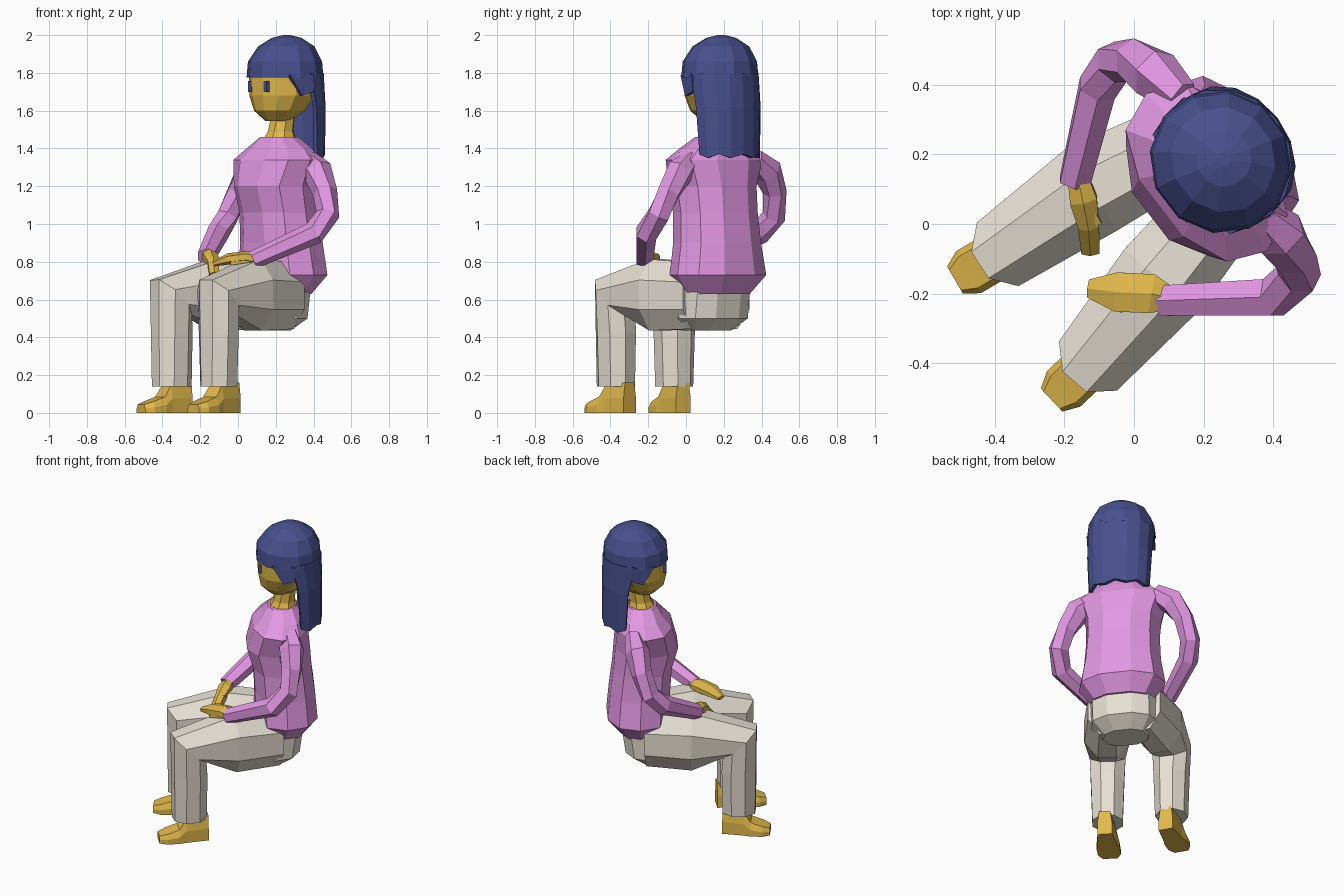
import bpy, bmesh, math
from mathutils import Vector

CENTRE = Vector((0.25, 0.18, 0))
FWD = Vector((-0.79, -0.61, 0)).normalized()   # direction the figure faces
LEFT = Vector((-FWD.y, FWD.x, 0))              # the figure's left side


def colour(name, rgb):
    m = bpy.data.materials.new(name)
    m.diffuse_color = (*rgb, 1)
    return m


SKIN = colour("skin", (0.75, 0.48, 0.07))
SHIRT = colour("shirt", (0.76, 0.31, 0.76))
CLOTH = colour("trousers", (0.80, 0.75, 0.66))
HAIR = colour("hair", (0.065, 0.08, 0.27))


def body(a, b, z):
    """Point from forward, left and up distances."""
    return CENTRE + FWD * a + LEFT * b + Vector((0, 0, z))


def loft(name, rings, mat, closed=True, caps=True):
    bm = bmesh.new()
    vs = [[bm.verts.new(p) for p in r] for r in rings]
    n = len(vs[0])
    for r0, r1 in zip(vs, vs[1:]):
        for i in range(n if closed else n - 1):
            j = (i + 1) % n
            bm.faces.new((r0[i], r0[j], r1[j], r1[i]))
    if caps:
        bm.faces.new(vs[0][::-1])
        bm.faces.new(vs[-1])
    bmesh.ops.recalc_face_normals(bm, faces=bm.faces)
    me = bpy.data.meshes.new(name)
    bm.to_mesh(me)
    bm.free()
    me.materials.append(mat)
    ob = bpy.data.objects.new(name, me)
    bpy.context.collection.objects.link(ob)
    return ob


def stack(name, rows, mat, n=10, power=1.0):
    """Horizontal oval rings: z, front, back, half width. Low power is boxier."""
    def bend(v):
        return math.copysign(abs(v) ** power, v)
    rings = []
    for z, front, back, hw in rows:
        mid, half = (front + back) / 2, (front - back) / 2
        rings.append([body(mid + half * bend(math.cos(t)), hw * bend(math.sin(t)), z)
                      for t in [2 * math.pi * (i + 0.5) / n for i in range(n)]])
    return loft(name, rings, mat)


def tube(name, pts, side, mat, n=6):
    """Bent limb: x, y, z, half width along side, half height."""
    c = [Vector(p[:3]) for p in pts]
    rings = []
    for i, p in enumerate(pts):
        t = Vector((0, 0, 0))
        if i:
            t += (c[i] - c[i - 1]).normalized()
        if i < len(c) - 1:
            t += (c[i + 1] - c[i]).normalized()
        up = Vector(side).cross(t).normalized()
        sd = t.cross(up).normalized()
        rings.append([c[i] + sd * p[3] * math.cos(q) + up * p[4] * math.sin(q)
                      for q in [2 * math.pi * (k + 0.5) / n for k in range(n)]])
    return loft(name, rings, mat)


# Shirt, pelvis and neck
stack("shirt", [(0.63, 0.16, -0.10, 0.19), (0.73, 0.215, -0.18, 0.27), (0.90, 0.215, -0.165, 0.24),
                (1.06, 0.225, -0.145, 0.23), (1.20, 0.265, -0.135, 0.235), (1.34, 0.225, -0.12, 0.285),
                (1.40, 0.17, -0.09, 0.21), (1.46, 0.13, -0.05, 0.11)], SHIRT, 10, 0.85)
stack("pelvis", [(0.435, 0.22, 0.02, 0.14), (0.50, 0.24, -0.07, 0.21),
                 (0.65, 0.22, -0.09, 0.21), (0.78, 0.17, -0.10, 0.18)], CLOTH, 10, 0.85)
stack("neck", [(1.44, 0.13, -0.05, 0.10), (1.49, 0.10, -0.04, 0.072), (1.60, 0.07, -0.05, 0.068)], SKIN, 8)

# Head with narrowed chin
stack("head", [(1.545, 0.12, -0.02, 0.06), (1.60, 0.175, -0.10, 0.135), (1.68, 0.192, -0.15, 0.18),
               (1.78, 0.192, -0.17, 0.19), (1.88, 0.15, -0.15, 0.15)], SKIN, 12)

# Eyes
for word, s in (("left", 1), ("right", -1)):
    rings = [[body(a, s * 0.066 + db, 1.728 + dz)
              for db, dz in ((-0.014, -0.028), (0.014, -0.028), (0.014, 0.028), (-0.014, 0.028))]
             for a in (0.14, 0.187)]
    loft(word + "_eye", rings, HAIR)

# Hair: closed cap, then an open curtain around the back
stack("hair_cap", [(1.775, 0.203, -0.20, 0.21), (1.86, 0.198, -0.195, 0.20), (1.94, 0.14, -0.155, 0.155),
                   (1.985, 0.07, -0.09, 0.08), (2.0, 0.01, -0.03, 0.02)], HAIR, 12)
curtain = []
for z, back, hw, start in ((1.80, -0.187, 0.195, -0.01), (1.62, -0.192, 0.19, -0.05), (1.37, -0.19, 0.178, -0.065)):
    curtain.append([body(start + (back - start) * math.sin(t), hw * math.cos(t),
                         z - (0.02 * (k % 2) if z < 1.4 else 0))
                    for k, t in enumerate([math.pi * i / 8 for i in range(9)])])
hair = loft("hair_curtain", curtain, HAIR, closed=False, caps=False)
mod = hair.modifiers.new("thickness", "SOLIDIFY")
mod.thickness, mod.offset = 0.025, 0
for word, s in (("left", 1), ("right", -1)):   # pointed temple locks
    loft(word + "_temple_lock",
         [[body(0.11, s * 0.175 * k, 1.79), body(-0.03, s * 0.205 * k, 1.79),
           body(-0.03, s * 0.20 * k, 1.70), body(0.04, s * 0.198 * k, 1.68)] for k in (1.03, 0.9)], HAIR)

# Arms and hands
tube("left_arm", [(0.36, 0.03, 1.34, 0.05, 0.06), (0.42, -0.03, 1.28, 0.075, 0.08),
                  (0.46, -0.09, 1.17, 0.065, 0.066), (0.475, -0.145, 1.05, 0.063, 0.063),
                  (0.40, -0.21, 0.95, 0.062, 0.062), (0.08, -0.22, 0.81, 0.05, 0.048)], (0, 1, 0), SHIRT)
tube("right_arm", [(0.14, 0.36, 1.34, 0.05, 0.06), (0.06, 0.43, 1.28, 0.075, 0.08),
                   (0.0, 0.47, 1.17, 0.063, 0.063), (-0.055, 0.465, 1.04, 0.06, 0.063),
                   (-0.105, 0.39, 0.955, 0.06, 0.063), (-0.17, 0.12, 0.825, 0.05, 0.048)], (1, 0, 0), SHIRT)
tube("left_hand", [(0.10, -0.215, 0.815, 0.04, 0.035), (0.05, -0.20, 0.825, 0.065, 0.033),
                   (-0.05, -0.195, 0.815, 0.065, 0.03), (-0.13, -0.185, 0.79, 0.03, 0.015)], (0, 1, 0), SKIN)
tube("right_hand", [(-0.16, 0.13, 0.835, 0.035, 0.035), (-0.145, 0.07, 0.825, 0.045, 0.04),
                    (-0.13, 0.0, 0.79, 0.035, 0.04), (-0.125, -0.08, 0.73, 0.03, 0.02)], (1, 0, 0), SKIN)
tube("left_thumb", [(0.06, -0.23, 0.81, 0.02, 0.02), (-0.04, -0.245, 0.79, 0.012, 0.012)], (0, 1, 0), SKIN, 4)
tube("right_thumb", [(-0.14, 0.06, 0.83, 0.02, 0.02), (-0.10, 0.0, 0.81, 0.012, 0.012)], (1, 0, 0), SKIN, 4)

# Legs and feet: hip, mid thigh, knee, toe and heel positions
legs = {"left": ((0.26, 0.06), (0.08, -0.16), (-0.105, -0.375), (-0.22, -0.49), (-0.04, -0.32)),
        "right": ((0.13, 0.23), (-0.12, 0.10), (-0.355, -0.065), (-0.495, -0.15), (-0.29, -0.03))}
for word, (hip, mid, knee, toe, heel) in legs.items():
    d = Vector((knee[0] - hip[0], knee[1] - hip[1], 0)).normalized()
    side = Vector((-d.y, d.x, 0))
    k2 = (knee[0] - d.x * 0.005, knee[1] - d.y * 0.005)
    tube(word + "_trouser_leg",
         [(*hip, 0.62, 0.13, 0.19), (*mid, 0.625, 0.15, 0.205), (*knee, 0.61, 0.118, 0.15),
          (*k2, 0.42, 0.11, 0.112), (*k2, 0.14, 0.10, 0.108)], side, CLOTH, 8)
    h, t = Vector((*heel, 0)), Vector((*toe, 0))
    run = t - h
    out = Vector((-run.y, run.x, 0)).normalized()
    rings = []
    for k, w, height in ((-0.13, 0.045, 0.16), (0.42, 0.06, 0.15), (0.6, 0.07, 0.085),
                         (0.9, 0.07, 0.06), (1.09, 0.045, 0.045)):
        p = h + run * k
        rings.append([p - out * w, p + out * w, p + out * w + Vector((0, 0, height * 0.5)),
                      p + out * w * 0.75 + Vector((0, 0, height)),
                      p - out * w * 0.75 + Vector((0, 0, height)), p - out * w + Vector((0, 0, height * 0.5))])
    loft(word + "_foot", rings, SKIN)
